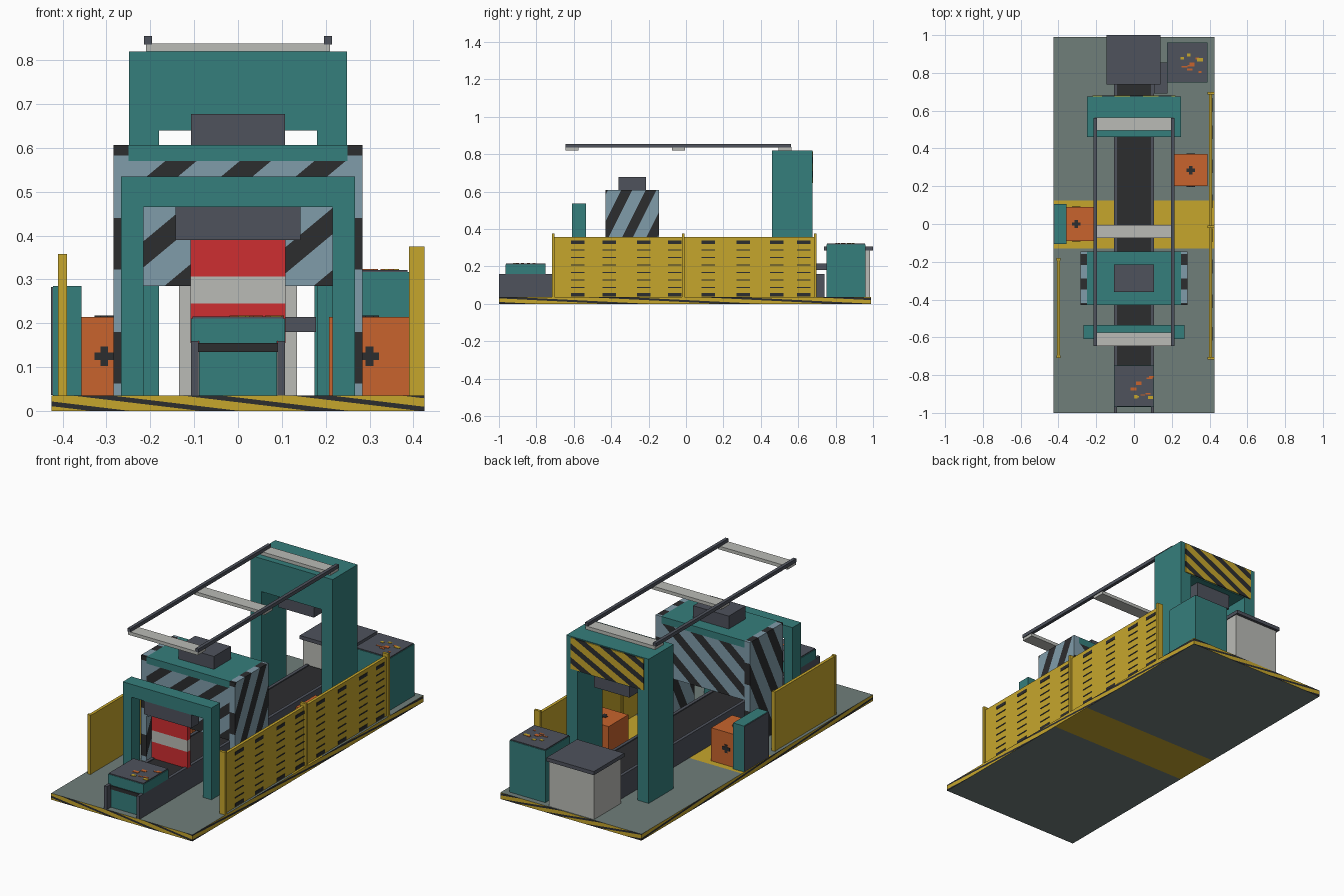
import bpy, bmesh, math, random
from mathutils import Vector

if "Cube" in bpy.data.objects:
    bpy.data.objects.remove(bpy.data.objects["Cube"])

random.seed(4)


def material(name, r, g, b):
    m = bpy.data.materials.new(name)
    lin = [((c / 255 + 0.055) / 1.055) ** 2.4 for c in (r, g, b)]
    m.diffuse_color = (*lin, 1)
    m.use_nodes = True
    m.node_tree.nodes["Principled BSDF"].inputs["Base Color"].default_value = m.diffuse_color
    return m


TEAL = material("teal paint", 53, 126, 124)
YELLOW = material("safety yellow", 198, 166, 44)
GREY = material("dark grey metal", 78, 82, 92)
BLACK = material("black rubber", 44, 45, 47)
LIGHT = material("light grey metal", 186, 187, 182)
ORANGE = material("orange paint", 200, 100, 45)
RED = material("red curtain", 206, 46, 49)
BLUE = material("pale blue glass", 128, 156, 170)
FLOOR = material("floor grey green", 112, 126, 122)


def box_mesh(lo, hi):
    bm = bmesh.new()
    bmesh.ops.create_cube(bm, size=1)
    for v in bm.verts:
        v.co = Vector([lo[i] + (v.co[i] + 0.5) * (hi[i] - lo[i]) for i in range(3)])
    return bm


def finish(bm, name, *mats):
    me = bpy.data.meshes.new(name)
    bm.to_mesh(me)
    bm.free()
    for m in mats:
        me.materials.append(m)
    ob = bpy.data.objects.new(name, me)
    bpy.context.collection.objects.link(ob)
    return ob


def box(name, x0, x1, y0, y1, z0, z1, mat):
    return finish(box_mesh((x0, y0, z0), (x1, y1, z1)), name, mat)


def cut(bm, point, normal):
    geom = bm.verts[:] + bm.edges[:] + bm.faces[:]
    bmesh.ops.bisect_plane(bm, geom=geom, plane_co=point, plane_no=normal)


def stripe_cuts(bm, direction, period, duty):
    """Slice the mesh along diagonal planes, mark faces of the dark bands with index 1."""
    d = Vector(direction)
    vals = [d.dot(v.co) for v in bm.verts]
    for k in range(math.floor(min(vals) / period), math.ceil(max(vals) / period) + 1):
        for f in (k * period, (k + duty) * period):
            cut(bm, d * (f / d.length_squared), d)
    for f in bm.faces:
        f.material_index = int((d.dot(f.calc_center_median()) / period) % 1 < duty)


def striped_box(name, x0, x1, y0, y1, z0, z1, direction, period, duty, m1, m2):
    bm = box_mesh((x0, y0, z0), (x1, y1, z1))
    stripe_cuts(bm, direction, period, duty)
    return finish(bm, name, m1, m2)


def gate(name, w, inner, y0, y1, z_in, z_top):
    """Portal frame extruded from a U-shaped profile."""
    pts = [(-w, .035), (-w, z_top), (w, z_top), (w, .035),
           (inner, .035), (inner, z_in), (-inner, z_in), (-inner, .035)]
    bm = bmesh.new()
    face = bm.faces.new([bm.verts.new((x, y0, z)) for x, z in pts])
    ext = bmesh.ops.extrude_face_region(bm, geom=[face])
    for v in ext["geom"]:
        if isinstance(v, bmesh.types.BMVert):
            v.co.y = y1
    bmesh.ops.recalc_face_normals(bm, faces=bm.faces)
    return finish(bm, name, TEAL)


# Floor plate: hazard striped rim, grey top and bottom with a yellow walkway
bm = box_mesh((-.425, -1, 0), (.425, .99, .035))
stripe_cuts(bm, (.12, .05, 1), .03, .36)
cut(bm, (0, -.13, 0), (0, 1, 0))
cut(bm, (0, .125, 0), (0, 1, 0))
for f in bm.faces:
    f.normal_update()
    if abs(f.normal.z) > .5:
        f.material_index = 0 if -.13 < f.calc_center_median().y < .125 else 2
finish(bm, "floor_plate", YELLOW, BLACK, FLOOR)

# Conveyor
box("conveyor_belt", -.09, .09, -.97, .74, .135, .155, BLACK)
for s, side in ((-1, "left"), (1, "right")):
    a, b = sorted((s * .09, s * .107))
    box("conveyor_rail_" + side, a, b, -1, .74, .035, .16, GREY)

# Front control desk
box("desk_body", -.089, .089, -.965, -.75, .035, .16, TEAL)
box("desk_head", -.107, .107, -.965, -.75, .16, .211, TEAL)
box("desk_panel", -.104, .104, -.963, -.752, .211, .216, GREY)

# Front gate with roller housing and red curtain
gate("front_gate", .267, .215, -.61, -.535, .465, .535)
box("curtain_housing", -.143, .143, -.605, -.54, .39, .465, GREY)
for z0, z1, m in ((.155, .245, RED), (.245, .307, LIGHT), (.307, .39, RED)):
    box("curtain_band", -.108, .108, -.59, -.565, z0, z1, m)

# Scanning tunnel with striped glass sides and end panels
box("tunnel_roof", -.25, .25, -.43, -.145, .57, .607, TEAL)
box("tunnel_roof_unit", -.107, .107, -.36, -.215, .607, .677, GREY)
for s, side in ((-1, "left"), (1, "right")):
    a, b = sorted((s * .25, s * .284))
    striped_box("tunnel_side_" + side, a, b, -.43, -.145, .035, .607,
                (0, 1, -.5), .13, .45, BLUE, BLACK)
for y, end in ((-.43, "front"), (-.165, "rear")):
    striped_box("tunnel_panel_" + end, -.25, .25, y, y + .02, .285, .57,
                (1, 0, -1.2), .17, .42, BLUE, BLACK)

# Rear gate with hanging unit and hazard panel
gate("rear_gate", .248, .18, .46, .675, .64, .82)
box("rear_gate_unit", -.107, .107, .5, .64, .56, .64, GREY)
striped_box("rear_hazard_panel", -.22, .22, .675, .68, .645, .815,
            (.5, 0, -1), .075, .45, YELLOW, BLACK)

# Overhead frame
for x in (-.205, .205):
    box("overhead_rail", x - .009, x + .009, -.645, .562, .836, .855, GREY)
for y in (-.61, -.04, .53):
    box("overhead_crossbar", -.21, .21, y - .035, y + .035, .82, .838, LIGHT)

# Right fence: posts, panel and rows of slots
box("right_fence_panel", .398, .414, -.705, .69, .035, .358, YELLOW)
for y in (-.71, -.015, .692):
    box("right_fence_post", .39, .425, y - .007, y + .007, .035, .375, YELLOW)
for y in (-.58, -.41, -.225, -.06, .12, .305, .485, .63):
    for i in range(8):
        h = .009 if i in (0, 7) else .003
        z = .048 + i * .04
        box("fence_slot", .413, .416, y - .036, y + .036, z - h, z + h, BLACK)

# Left fence
box("left_fence_panel", -.408, -.392, -.71, -.18, .035, .355, YELLOW)
for y in (-.703, -.187):
    box("left_fence_post", -.41, -.39, y - .007, y + .007, .035, .358, YELLOW)


def cross(cx, cy, cz, axis):
    """Thin plus-shaped mark lying across the given axis."""
    for a, b in ((.022, .009), (.009, .022)):
        h = [a, b]
        h.insert(axis, .003)
        box("cross_mark", cx - h[0], cx + h[0], cy - h[1], cy + h[1],
            cz - h[2], cz + h[2], BLACK)


# Orange drive units with marks on top, front and back
for name, x0, x1, y0, y1, mx in (("right_drive_unit", .207, .39, .2, .37, .3),
                                 ("left_drive_unit", -.357, -.215, -.09, .09, -.305)):
    box(name, x0, x1, y0, y1, .035, .215, ORANGE)
    cross(mx, (y0 + y1) / 2, .215, 2)
    cross(mx, y0, .125, 1)
    cross(mx, y1, .125, 1)
box("left_terminal", -.422, -.357, -.105, .105, .035, .285, TEAL)
box("left_terminal_screen", -.426, -.422, -.105, .105, .037, .283, GREY)

# Rear cabinets and link duct
box("rear_cabinet", -.135, .135, .75, .985, .035, .285, LIGHT)
box("rear_cabinet_lid", -.145, .14, .738, 1.0, .285, .305, GREY)
box("link_duct", .105, .178, .69, .855, .18, .215, GREY)
box("power_cabinet", .175, .39, .75, .96, .035, .317, TEAL)
box("power_cabinet_panel", .178, .387, .753, .957, .317, .322, GREY)

# Small indicator plates on both control panels
for cx, cy, z in ((.03, -.86, .216), (.29, .86, .322)):
    for i in range(9):
        x, y = cx + random.uniform(-.04, .07), cy + random.uniform(-.07, .07)
        w, d = random.uniform(.006, .018), random.uniform(.003, .01)
        box("panel_indicator", x - w, x + w, y - d, y + d, z - .001, z + .002,
            YELLOW if i % 3 == 0 else ORANGE)
